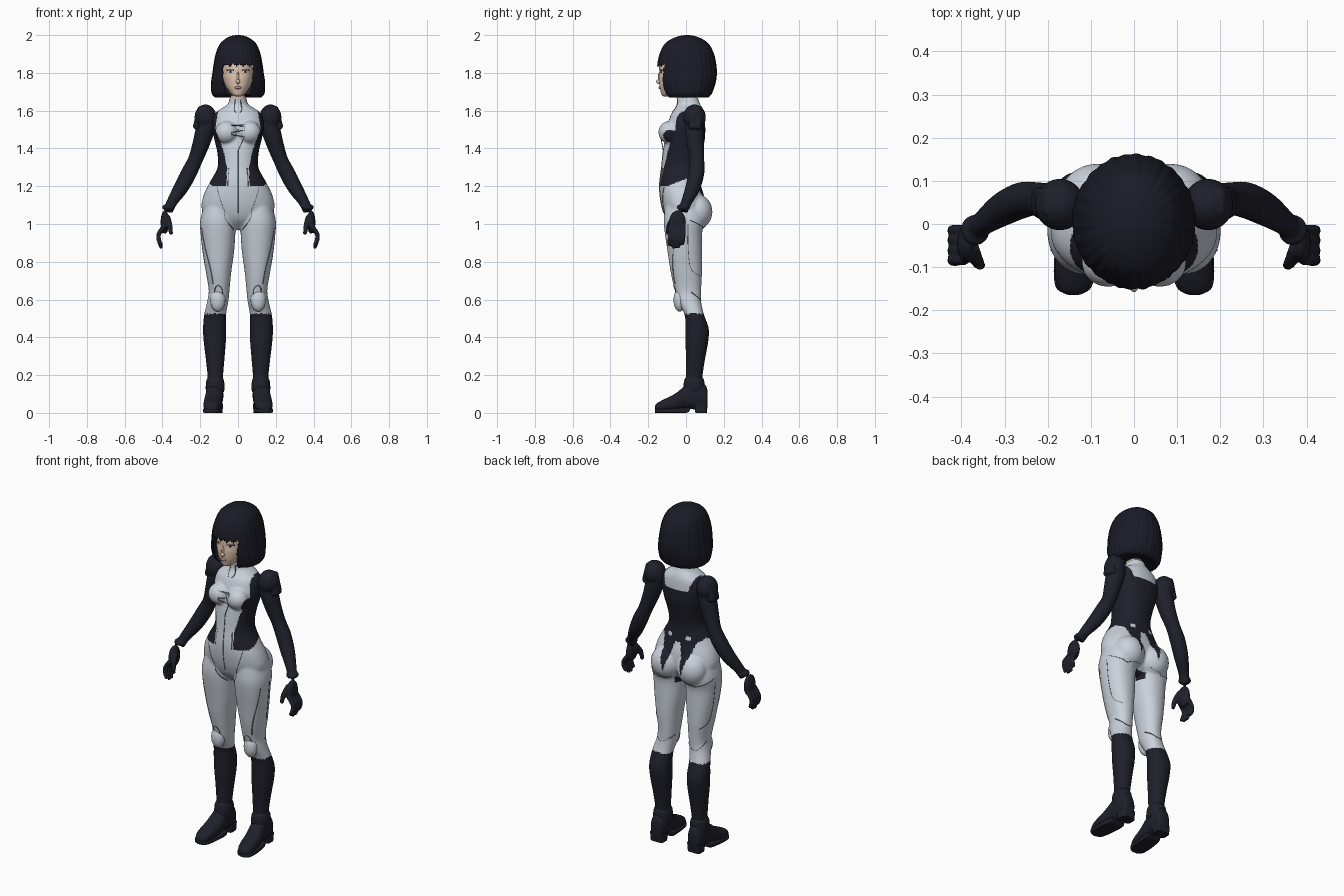
import bpy, bmesh, math
from mathutils import Vector, Matrix
from mathutils.bvhtree import BVHTree

cube = bpy.data.objects.get("Cube")
if cube:
    bpy.data.objects.remove(cube, do_unlink=True)


def material(name, rgb, rough=0.6):
    m = bpy.data.materials.new(name)
    m.use_nodes = True
    m.diffuse_color = (*rgb, 1)
    node = next(n for n in m.node_tree.nodes if n.type == "BSDF_PRINCIPLED")
    node.inputs["Base Color"].default_value = (*rgb, 1)
    node.inputs["Roughness"].default_value = rough
    return m


GREY = material("suit_pale_grey", (.59, .64, .70))
DARK = material("suit_dark_navy", (.014, .014, .024))
HAIR = material("hair_black", (.011, .011, .02))
SKIN = material("skin", (.76, .57, .45))
SEAM = material("seam_grey", (.13, .14, .17))
WHITE = material("eye_white", (.7, .68, .66))
LIPS = material("lip_rose", (.5, .26, .23))
made = []


def spline(rows, steps):
    """Catmull-Rom interpolation of tuples."""
    out = []
    for i in range(len(rows) - 1):
        a, b, c, d = (rows[max(0, min(len(rows) - 1, i + k))] for k in (-1, 0, 1, 2))
        for s in range(steps):
            t = s / steps
            out.append([.5 * (2*q + (r-p)*t + (2*p-5*q+4*r-w)*t*t + (3*q-p-3*r+w)*t**3)
                        for p, q, r, w in zip(a, b, c, d)])
    return out + [list(rows[-1])]


def skin_rings(bm, rings):
    rings = [[bm.verts.new(p) for p in ring] for ring in rings]
    n = len(rings[0])
    for a, b in zip(rings, rings[1:]):
        for i in range(n):
            j = (i + 1) % n
            bm.faces.new((a[i], a[j], b[j], b[i]))
    bm.faces.new(rings[0])
    bm.faces.new(rings[-1])


def loft(bm, rows, n=40, steps=5, power=2.2, axis="z", side=1, groove=0):
    """Rows are (position, centre x, half width, low edge, high edge)."""
    rings = []
    for t, cx, rx, lo, hi in spline(rows, steps):
        ring = []
        for i in range(n):
            a = math.tau * i / n
            g = 1 + groove * (math.sin(30 * a) + .6 * math.sin(17 * a))
            u, v = (math.copysign(abs(f) ** (2 / power), f) * g for f in (math.cos(a), math.sin(a)))
            x, w = side * (cx + rx * u), (lo + hi) / 2 + (hi - lo) / 2 * v
            ring.append((x, w, t) if axis == "z" else (x, t, w))
        rings.append(ring)
    skin_rings(bm, rings)


def tube(bm, points, side=1, n=20):
    """Round limb through (x, y, z, radius) points."""
    pts = spline(points, 5)
    rings = []
    for i, (x, y, z, r) in enumerate(pts):
        d = Vector(pts[min(i + 1, len(pts) - 1)][:3]) - Vector(pts[max(i - 1, 0)][:3])
        q = d.to_track_quat("Z", "Y")
        ring = [Vector((x, y, z)) + q @ Vector((r * math.cos(math.tau * k / n), r * math.sin(math.tau * k / n), 0))
                for k in range(n)]
        rings.append([(side * p.x, p.y, p.z) for p in ring])
    skin_rings(bm, rings)


def ball(bm, centre, radii, side=1):
    m = Matrix.Translation((side * centre[0], *centre[1:])) @ Matrix.Diagonal((*radii, 1))
    bmesh.ops.create_uvsphere(bm, u_segments=28, v_segments=16, radius=1, matrix=m)


def bake(obj):
    """Replace an object by its evaluated mesh."""
    graph = bpy.context.evaluated_depsgraph_get()
    mesh = bpy.data.meshes.new_from_object(obj.evaluated_get(graph))
    name = obj.name
    bpy.data.objects.remove(obj, do_unlink=True)
    new = bpy.data.objects.new(name, mesh)
    bpy.context.collection.objects.link(new)
    return new


def finish(name, bm, mats, voxel=0, rule=None):
    bmesh.ops.recalc_face_normals(bm, faces=bm.faces[:])
    mesh = bpy.data.meshes.new(name)
    bm.to_mesh(mesh)
    bm.free()
    obj = bpy.data.objects.new(name, mesh)
    bpy.context.collection.objects.link(obj)
    if voxel:
        mod = obj.modifiers.new("merge", "REMESH")
        mod.mode, mod.voxel_size = "VOXEL", voxel
        mod = obj.modifiers.new("soften", "SMOOTH")
        mod.factor, mod.iterations = .5, 4
        obj = bake(obj)
    obj.data.materials.clear()
    for m in mats:
        obj.data.materials.append(m)
    for p in obj.data.polygons:
        p.material_index = rule(p.center) if rule else 0
    made.append(obj)
    return obj


def lerp_table(table, t):
    for (a, u), (b, v) in zip(table, table[1:]):
        if t <= b:
            return u + (v - u) * max(0, (t - a) / (b - a))
    return table[-1][1]


# Body suit: torso, legs, chest and hips merged into one skin
bm = bmesh.new()
loft(bm, [(.97, 0, .05, -.05, .04), (1.02, 0, .15, -.10, .08), (1.08, 0, .192, -.125, .10),
          (1.15, 0, .183, -.138, .095), (1.22, 0, .15, -.14, .075), (1.3, 0, .108, -.13, .07),
          (1.38, 0, .11, -.122, .085), (1.45, 0, .126, -.112, .1), (1.52, 0, .137, -.10, .102),
          (1.58, 0, .125, -.08, .097), (1.61, 0, .09, -.06, .088), (1.635, 0, .054, -.048, .075),
          (1.67, 0, .045, -.05, .062)])
for s in (1, -1):
    loft(bm, [(1.1, .1, .08, -.11, .09), (1.02, .106, .094, -.118, .1), (.95, .106, .092, -.112, .085),
              (.85, .104, .083, -.097, .085), (.75, .103, .068, -.082, .085), (.65, .1, .055, -.06, .08),
              (.59, .107, .056, -.045, .08), (.52, .121, .058, -.008, .095), (.45, .124, .061, -.003, .12),
              (.38, .123, .059, -.003, .118), (.28, .121, .049, 0, .1), (.18, .12, .04, 0, .086),
              (.1, .12, .04, 0, .086)], side=s)
    ball(bm, (.06, -.088, 1.485), (.062, .058, .06), s)
    ball(bm, (.085, .06, 1.065), (.088, .08, .092), s)


def suit_rule(c):
    x, y, z = abs(c.x), c.y, c.z
    if z < .525:
        return 1
    if y > .03 and 1.04 < z < 1.22 and abs(x - .06) < .25 * (z - 1.04):
        return 1
    if y > 0 and z < .985 and z > .95 and x < .035:
        return 1
    if z < 1.2 + .4 * max(0, .1 - abs(y)) or z > 1.63:
        return 0
    if y < 0:
        edge = [(1.2, .062), (1.3, .058), (1.4, .08), (1.5, .12), (1.6, .105)]
        return int(x > lerp_table(edge, z))
    patch = z > 1.53 and x < .075 + .3 * (z - 1.53)
    spot = abs(x - .06) < .012 and abs(z - 1.24) < .012
    return int(not (patch or spot))


body = finish("body_suit", bm, [GREY, DARK], .007, suit_rule)
tree = BVHTree.FromPolygons([v.co for v in body.data.vertices], [p.vertices for p in body.data.polygons])


# Panel seams laid onto the suit surface
def seam(name, points, side=1):
    curve = bpy.data.curves.new(name, "CURVE")
    curve.dimensions, curve.bevel_depth, curve.bevel_resolution = "3D", .0022, 0
    path = [tree.find_nearest(Vector((side * p[0], p[1], p[2])))[0] for p in spline(points, 8)]
    sp = curve.splines.new("POLY")
    sp.points.add(len(path) - 1)
    for q, p in zip(sp.points, path):
        q.co = (*p, 1)
    curve.materials.append(SEAM)
    obj = bpy.data.objects.new(name, curve)
    bpy.context.collection.objects.link(obj)
    made.append(bake(obj))


for s, label in ((1, "left"), (-1, "right")):
    seam(label + "_groin_seam", [(.12, -.13, 1.2), (.09, -.14, 1.1), (.055, -.12, 1.02), (.03, -.06, .97)], s)
    seam(label + "_waist_seam", [(.058, -.15, 1.3), (.056, -.15, 1.2)], s)
    seam(label + "_thigh_seam", [(.19, -.06, .98), (.18, -.07, .88), (.155, -.08, .76), (.14, -.07, .68)], s)
    seam(label + "_outer_thigh_seam", [(.2, .01, 1.0), (.2, .015, .85), (.18, .03, .76), (.15, .09, .72)], s)
    seam(label + "_seat_seam", [(.02, .1, .99), (.09, .12, .965), (.16, .08, .99), (.2, .02, 1.02)], s)
    seam(label + "_knee_back_seam", [(.05, .03, .63), (.08, .09, .6), (.13, .09, .6), (.17, .03, .64)], s)
    seam(label + "_knee_seam", [(.107 + .046 * math.sin(a), -.1, .598 + .07 * math.cos(a))
                                for a in (math.tau * i / 8 for i in range(9))], s)
    seam(label + "_collar_seam", [(.025, -.08, 1.66), (.022, -.08, 1.62), (.01, -.09, 1.6)], s)

    # Knee pad
    bm = bmesh.new()
    ball(bm, (.107, -.034, .598), (.04, .032, .062), s)
    finish(label + "_knee_pad", bm, [GREY])

    # Arm with shoulder, hand and fingers
    bm = bmesh.new()
    tube(bm, [(.14, .04, 1.57, .04), (.172, .045, 1.5, .05), (.197, .05, 1.42, .045), (.226, .058, 1.34, .039),
              (.26, .055, 1.27, .042), (.303, .035, 1.19, .039), (.347, .004, 1.12, .029),
              (.37, -.016, 1.07, .026)], s)
    ball(bm, (.172, .045, 1.565), (.058, .06, .068), s)
    ball(bm, (.368, -.014, 1.088), (.034, .036, .018), s)
    ball(bm, (.387, -.045, 1.01), (.023, .045, .062), s)
    for i, tip in enumerate((.89, .872, .87, .885)):
        y = -.014 - .023 * i
        tube(bm, [(.39, y, .99, .0125), (.42, y, .945, .0125), (.417, y - .003, .91, .012),
                  (.405, y - .006, tip, .009)], s)
    tube(bm, [(.375, -.055, 1.04, .016), (.362, -.088, .995, .0145), (.354, -.096, .945, .01)], s)
    finish(label + "_arm", bm, [DARK], .005)

    # Shoulder plate
    bm = bmesh.new()
    m = Matrix.Translation((s * .192, .05, 1.558)) @ Matrix.Rotation(s * -.25, 4, "Y") @ Matrix.Diagonal((.07, .072, .13, 1))
    bmesh.ops.create_cube(bm, size=1, matrix=m)
    bmesh.ops.bevel(bm, geom=bm.edges[:], offset=.02, segments=4, profile=.5, affect="EDGES")
    finish(label + "_shoulder_plate", bm, [DARK])

    # Boot: upper, ankle cuff, sole and heel
    bm = bmesh.new()
    loft(bm, [(-.165, .14, .01, .02, .032), (-.155, .14, .03, .008, .05), (-.12, .138, .045, .006, .07),
              (-.06, .133, .048, .008, .1), (-.01, .127, .046, .02, .14), (.03, .124, .045, .02, .17),
              (.07, .122, .044, .015, .17), (.105, .122, .036, .015, .145), (.115, .122, .02, .03, .11)],
         axis="y", side=s)
    finish(label + "_boot", bm, [DARK])
    bm = bmesh.new()
    loft(bm, [(.11, .121, .046, -.012, .094), (.13, .121, .05, -.014, .1), (.17, .121, .047, -.01, .096),
              (.19, .121, .038, 0, .086)], side=s)
    finish(label + "_ankle_cuff", bm, [DARK])
    bm = bmesh.new()
    loft(bm, [(-.163, .14, .015, 0, .02), (-.145, .14, .042, 0, .024), (-.08, .135, .05, 0, .024),
              (0, .127, .046, 0, .03), (.02, .126, .042, .012, .03)], axis="y", side=s, power=6)
    loft(bm, [(0, .122, .04, .05, .11), (.05, .122, .043, .04, .114)], side=s, power=5)
    finish(label + "_sole", bm, [DARK])
seam("front_seam", [(0, -.2, 1.6), (0, -.2, 1.4), (0, -.2, 1.2), (0, -.2, 1.03)])

# Neck
bm = bmesh.new()
loft(bm, [(1.63, 0, .042, -.045, .058), (1.68, 0, .04, -.05, .05), (1.75, 0, .042, -.05, .05)])
finish("neck", bm, [SKIN])

# Face with painted eyes and lips
bm = bmesh.new()
loft(bm, [(1.676, 0, .016, -.118, -.08), (1.684, 0, .03, -.129, -.05), (1.7, 0, .046, -.134, -.01),
          (1.73, 0, .066, -.14, .03), (1.77, 0, .08, -.143, .06), (1.8, 0, .085, -.141, .08),
          (1.85, 0, .088, -.138, .09), (1.92, 0, .07, -.1, .08)], n=120, steps=12)
ball(bm, (0, -.139, 1.754), (.011, .019, .013))
ball(bm, (0, -.139, 1.775), (.007, .01, .03))
ball(bm, (0, -.134, 1.722), (.018, .012, .009))


def face_rule(c):
    x, z = abs(c.x) - .04, c.z - 1.808
    if c.y > -.06:
        return 0
    if abs(z - .009 + 10 * x * x) < .0032 and abs(x) < .021:
        return 1
    if math.hypot(x / .017, z / .008) < 1:
        return 1 if abs(x) < .0065 else 2
    return 3 if math.hypot(c.x / .018, (c.z - 1.722) / .008) < 1 else 0


finish("face", bm, [SKIN, HAIR, WHITE, LIPS], rule=face_rule)

# Bobbed hair with an opening for the face
bm = bmesh.new()
loft(bm, [(2.0, 0, .012, -.01, .02), (1.994, 0, .04, -.04, .05), (1.978, 0, .07, -.08, .088),
          (1.95, 0, .098, -.115, .122), (1.9, 0, .118, -.14, .147), (1.85, 0, .128, -.151, .158),
          (1.8, 0, .135, -.151, .162), (1.75, 0, .142, -.145, .156), (1.7, 0, .141, -.126, .14),
          (1.68, 0, .132, -.112, .128), (1.67, 0, .115, -.095, .112), (1.68, 0, .06, -.05, .08)],
     n=160, steps=6, power=2.1, groove=.008)
gap = []
for f in bm.faces:
    c = f.calc_center_median()
    fringe = 1.842 + .005 * math.sin(c.x * 170)
    if c.y < -.01 and c.z < fringe and abs(c.x) < lerp_table([(1.67, .062), (1.74, .08), (1.84, .085)], c.z):
        gap.append(f)
bmesh.ops.delete(bm, geom=gap, context="FACES")
hair = finish("hair", bm, [HAIR])
shell = hair.modifiers.new("thickness", "SOLIDIFY")
shell.thickness, shell.offset = .007, -1

# Smooth shading with sharp edges kept
bpy.ops.object.select_all(action="DESELECT")
for obj in made:
    obj.select_set(True)
bpy.context.view_layer.objects.active = body
bpy.ops.object.shade_smooth_by_angle(angle=math.radians(40))
